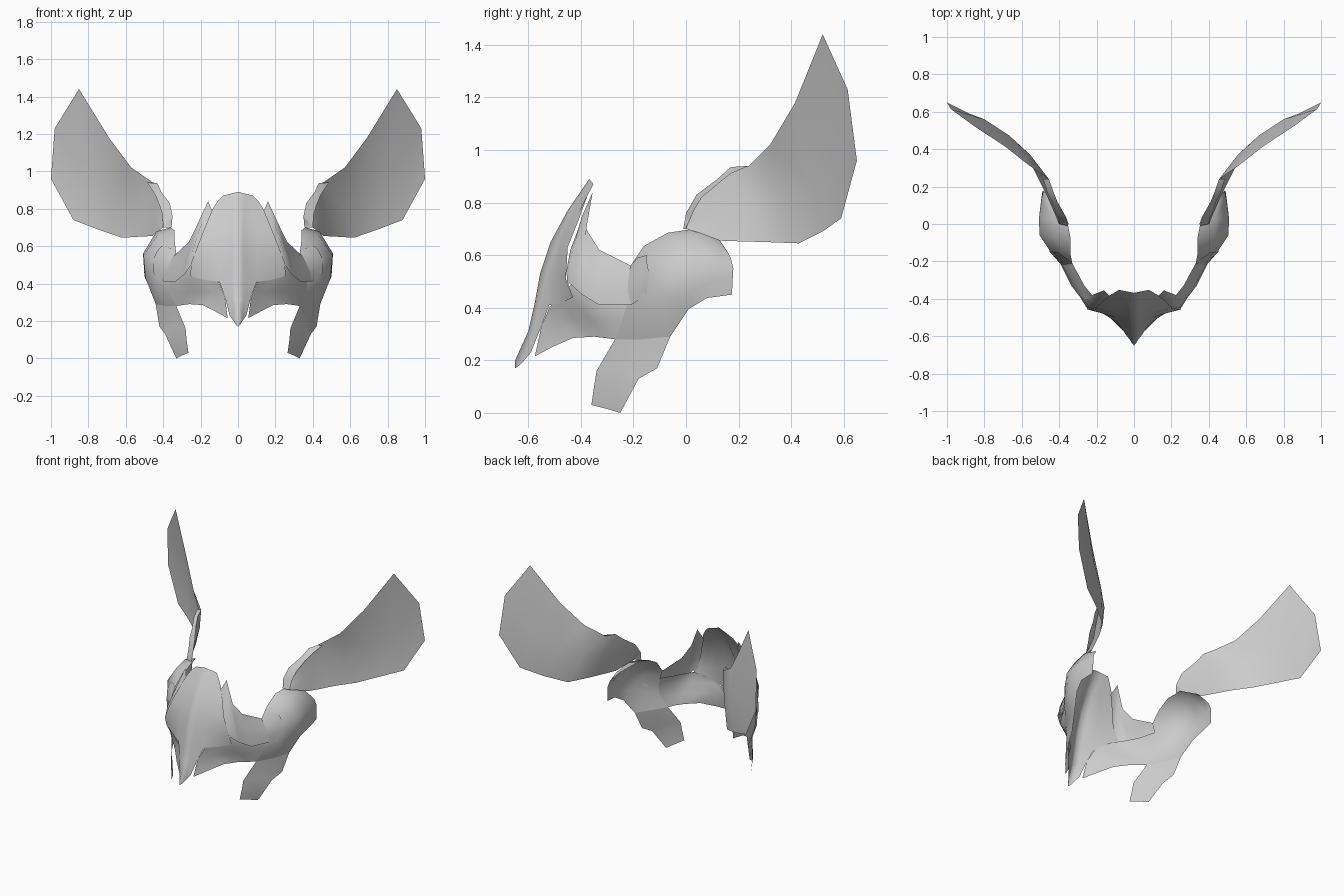
import bpy, bmesh, math
from mathutils import Vector

metal = bpy.data.materials.new("light_grey_metal")
metal.diffuse_color = (0.6, 0.6, 0.6, 1)


def sheet(name, rows):
    """Skin open rows of points into a thin sheet facing outwards, mirrored in x."""
    bm = bmesh.new()
    grid = [[bm.verts.new(p) for p in row] for row in rows]
    for a, b in zip(grid, grid[1:]):
        for i in range(min(len(a), len(b)) - 1):
            bm.faces.new((a[i], a[i + 1], b[i + 1], b[i]))
    bmesh.ops.remove_doubles(bm, verts=bm.verts[:], dist=0.001)
    bm.normal_update()
    centre = Vector((0, 0, 0.45))
    if sum(f.normal.dot(f.calc_center_median() - centre) for f in bm.faces) < 0:
        bmesh.ops.reverse_faces(bm, faces=bm.faces[:])
    me = bpy.data.meshes.new(name)
    bm.to_mesh(me)
    bm.free()
    me.materials.append(metal)
    ob = bpy.data.objects.new(name, me)
    bpy.context.collection.objects.link(ob)
    mirror = ob.modifiers.new("mirror", 'MIRROR')
    mirror.merge_threshold = 0.001
    bpy.ops.object.select_all(action='DESELECT')
    ob.select_set(True)
    bpy.context.view_layer.objects.active = ob
    bpy.ops.object.shade_smooth_by_angle(angle=math.radians(60))
    return ob


# Ridged brow plate, narrowing to the nose guard
sheet("brow_plate", [
    [(0, -.368, .89), (.04, -.36, .88), (.08, -.352, .87), (.11, -.37, .84), (.135, -.385, .80)],
    [(0, -.45, .77), (.03, -.44, .77), (.08, -.425, .76), (.13, -.415, .75), (.165, -.41, .73)],
    [(0, -.515, .65), (.03, -.49, .65), (.10, -.475, .65), (.16, -.46, .64), (.205, -.45, .63)],
    [(0, -.555, .53), (.03, -.53, .53), (.10, -.50, .53), (.18, -.475, .52), (.25, -.457, .51)],
    [(0, -.575, .42), (.03, -.56, .41), (.10, -.52, .41), (.18, -.47, .42), (.255, -.43, .44)],
    [(0, -.60, .31), (.03, -.58, .32), (.07, -.55, .33)],
    [(0, -.65, .20), (.025, -.615, .21), (.045, -.59, .23)],
    [(0, -.65, .17), (.012, -.635, .18), (.02, -.62, .195)],
])

# Hollowed guard below the brow, tucked behind the band at its top
sheet("cheek_guard", [
    [(.18, -.46, .47), (.21, -.45, .48), (.245, -.425, .49), (.27, -.385, .49), (.305, -.32, .49), (.35, -.215, .50)],
    [(.10, -.518, .405), (.18, -.468, .415), (.25, -.425, .425), (.28, -.39, .425), (.325, -.325, .42), (.37, -.215, .45)],
    [(.07, -.55, .33), (.12, -.48, .35), (.19, -.42, .36), (.26, -.37, .36), (.31, -.315, .35), (.37, -.24, .36)],
    [(.055, -.575, .215), (.12, -.51, .25), (.19, -.43, .285), (.26, -.35, .29), (.30, -.31, .285), (.33, -.27, .28)],
])

# Pointed band sweeping from beneath the brow plate to the ear
sheet("temple_band", [
    [(.13, -.385, .77), (.16, -.41, .70), (.19, -.44, .62), (.22, -.455, .54), (.24, -.45, .48)],
    [(.16, -.355, .84), (.185, -.395, .75), (.215, -.42, .66), (.245, -.44, .57), (.255, -.445, .495)],
    [(.225, -.38, .70), (.24, -.39, .64), (.255, -.395, .58), (.275, -.40, .52), (.285, -.395, .45)],
    [(.265, -.33, .62), (.28, -.33, .57), (.30, -.335, .52), (.32, -.335, .46), (.335, -.33, .41)],
    [(.33, -.21, .56), (.35, -.215, .54), (.37, -.22, .50), (.385, -.22, .46), (.395, -.21, .41)],
])

# Small flap overlapping the ear cover
sheet("band_flap", [
    [(.33, -.21, .56), (.35, -.215, .54), (.37, -.22, .50), (.385, -.22, .46), (.395, -.21, .41)],
    [(.36, -.185, .59), (.395, -.18, .56), (.42, -.175, .52), (.43, -.17, .48), (.43, -.16, .44)],
    [(.41, -.15, .60), (.435, -.148, .57), (.452, -.14, .53), (.453, -.145, .50), (.45, -.15, .45)],
])

# Domed cover over the ear
ear = [
    [(.33, -.21, .56), (.345, -.215, .52), (.365, -.215, .45), (.37, -.24, .36), (.33, -.27, .28)],
    [(.34, -.16, .635), (.40, -.15, .60), (.445, -.15, .52), (.44, -.16, .40), (.39, -.17, .28)],
    [(.34, -.07, .685), (.43, -.07, .66), (.505, -.06, .55), (.495, -.06, .43), (.44, -.06, .29)],
    [(.36, .03, .70), (.435, .03, .68), (.508, .03, .56), (.502, .03, .47), (.48, .01, .395)],
    [(.42, .13, .655), (.455, .13, .64), (.495, .13, .55), (.50, .10, .50), (.50, .08, .437)],
    [(.46, .16, .61), (.475, .17, .59), (.485, .18, .55), (.487, .177, .50), (.49, .175, .45)],
]
sheet("ear_cover", ear)

# Strap hanging down along the jaw
sheet("jaw_strap", [
    [row[-1] for row in ear[:3]],
    [(.28, -.34, .16), (.355, -.23, .16), (.42, -.11, .17)],
    [(.275, -.35, .10), (.34, -.26, .11), (.39, -.18, .13)],
    [(.265, -.36, .03), (.30, -.30, .015), (.33, -.25, 0)],
])

# Broad wing, bowed backwards between its edges
lip = [(.355, -.01, .70), (.35, 0, .76), (.365, .04, .83), (.41, .12, .89), (.43, .17, .935), (.455, .24, .94)]
sheet("wing", [
    [(.40, 0, .70), (.38, 0, .715), lip[0]],
    [(.42, .05, .685), (.405, .04, .73), lip[1]],
    [(.455, .13, .655), (.43, .11, .75), lip[2]],
    [(.50, .22, .652), (.455, .20, .78), lip[3]],
    [(.54, .30, .65), (.48, .26, .80), lip[4]],
    [(.62, .43, .645), (.555, .37, .82), lip[5]],
    [(.75, .52, .69), (.67, .475, .87), (.57, .32, 1.02)],
    [(.88, .59, .74), (.80, .56, .97), (.69, .415, 1.18)],
    [(1.0, .65, .96), (.98, .615, 1.23), (.85, .52, 1.44)],
])

# Folded lip along the wing root
outer = [(.40, 0, .70), (.405, .03, .77), (.42, .06, .82), (.44, .12, .87), (.465, .17, .91), (.485, .24, .94)]
sheet("wing_lip", list(zip(lip, outer)))
